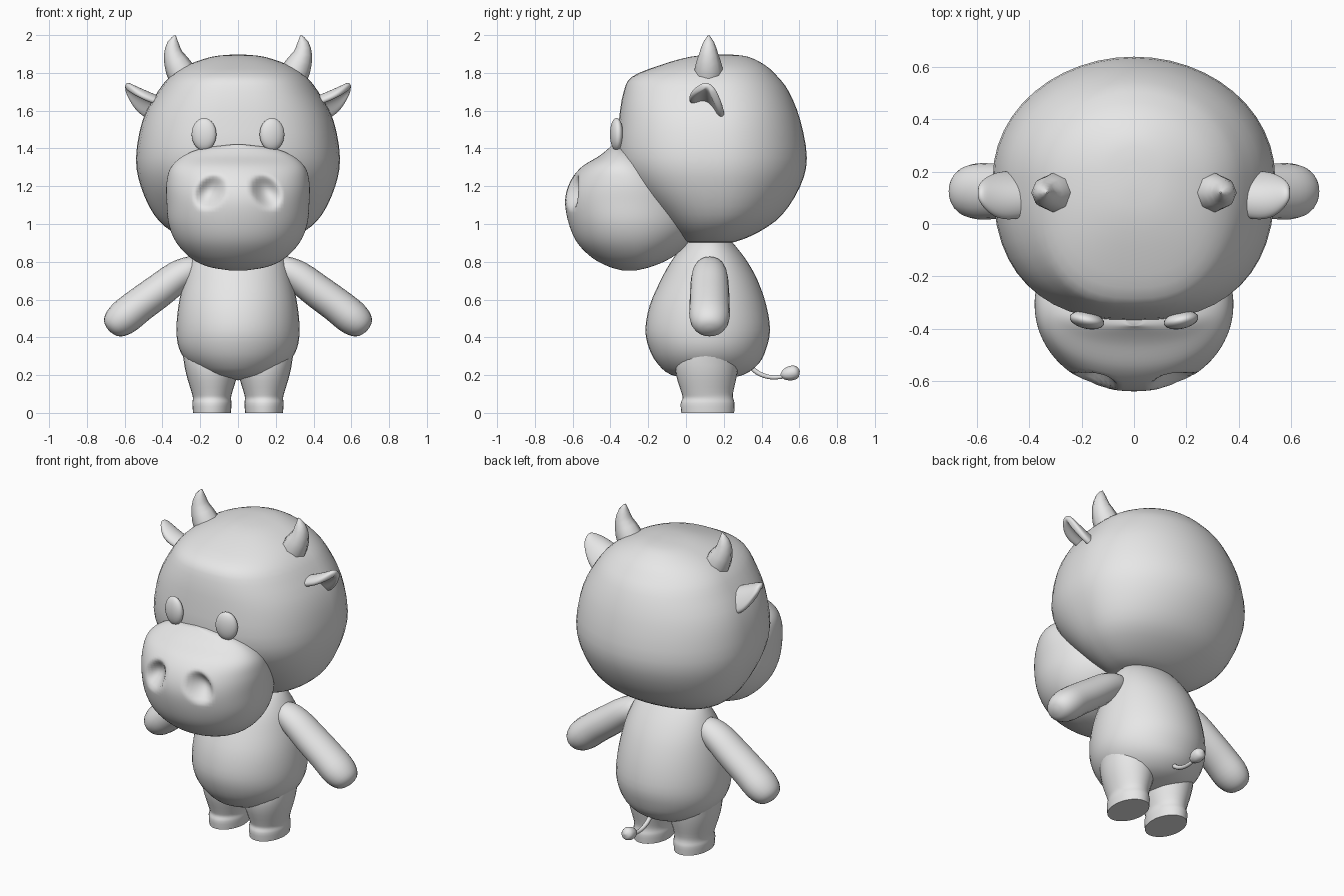
import bpy, bmesh, math
from mathutils import Vector

grey = bpy.data.materials.new("soft_grey")
grey.diffuse_color = (0.8, 0.8, 0.8, 1)


def finish(bm, name, angle=50):
    bmesh.ops.recalc_face_normals(bm, faces=bm.faces)
    me = bpy.data.meshes.new(name)
    bm.to_mesh(me)
    bm.free()
    ob = bpy.data.objects.new(name, me)
    bpy.context.collection.objects.link(ob)
    me.materials.append(grey)
    bpy.ops.object.select_all(action='DESELECT')
    ob.select_set(True)
    bpy.context.view_layer.objects.active = ob
    bpy.ops.object.shade_smooth_by_angle(angle=math.radians(angle))
    return ob


def spline(rows, steps):
    """Smooth in-between rows (Catmull-Rom)."""
    out = []
    for i in range(len(rows) - 1):
        p0, p1 = rows[max(i - 1, 0)], rows[i]
        p2, p3 = rows[i + 1], rows[min(i + 2, len(rows) - 1)]
        for s in range(steps):
            t = s / steps
            out.append([0.5 * (2 * b + (c - a) * t + (2 * a - 5 * b + 4 * c - d) * t * t
                               + (3 * b - a - 3 * c + d) * t ** 3)
                        for a, b, c, d in zip(p0, p1, p2, p3)])
    return out + [list(rows[-1])]


def skin(rings):
    """Bridge a list of point rings and cap both ends."""
    bm = bmesh.new()
    rv = [[bm.verts.new(p) for p in ring] for ring in rings]
    n = len(rv[0])
    for a, b in zip(rv, rv[1:]):
        for i in range(n):
            j = (i + 1) % n
            bm.faces.new((a[i], a[j], b[j], b[i]))
    bm.faces.new(rv[0])
    bm.faces.new(rv[-1])
    return bm


def loft(rows, segs, steps, power=2.0, cx=0.0):
    """Stack rings; row = z, half width, front y, middle y, back y."""
    rings = []
    for z, w, yf, ym, yb in spline(rows, steps):
        ring = []
        for i in range(segs):
            a = 2 * math.pi * i / segs
            c, s = math.cos(a), math.sin(a)
            e = 2 / power if s < 0 else 1.0
            x = w * math.copysign(abs(c) ** e, c)
            y = ym + (yb - ym) * s if s >= 0 else ym - (ym - yf) * abs(s) ** e
            ring.append((cx + x, y, z))
        rings.append(ring)
    return skin(rings)


def sweep(path, normal, segs, steps, stretch=1.0):
    """Tube along a planar path; row = x, y, z, radius."""
    rows = spline(path, steps)
    pts = [Vector(r[:3]) for r in rows]
    n = Vector(normal)
    rings = []
    for i, p in enumerate(pts):
        t = (pts[min(i + 1, len(pts) - 1)] - pts[max(i - 1, 0)]).normalized()
        b = t.cross(n)
        r = max(rows[i][3], 0.003)
        rings.append([p + r * (math.cos(a) * stretch * n + math.sin(a) * b)
                      for a in (2 * math.pi * k / segs for k in range(segs))])
    return skin(rings)


# Head
finish(loft([
    (1.897, 0.03, 0.15, 0.20, 0.24), (1.885, 0.14, 0.02, 0.19, 0.33),
    (1.84, 0.27, -0.14, 0.18, 0.42), (1.78, 0.36, -0.285, 0.18, 0.485),
    (1.70, 0.425, -0.33, 0.18, 0.545), (1.55, 0.505, -0.355, 0.18, 0.605),
    (1.35, 0.54, -0.365, 0.18, 0.64), (1.20, 0.515, -0.30, 0.18, 0.605),
    (1.05, 0.445, -0.16, 0.18, 0.51), (0.96, 0.35, -0.07, 0.16, 0.39),
    (0.905, 0.22, 0.0, 0.14, 0.26), (0.898, 0.05, 0.09, 0.13, 0.17)],
    48, 3, 2.5), "head")

# Muzzle, with two nostril hollows pressed in
bm = loft([
    (1.42, 0.04, -0.39, -0.36, -0.30), (1.40, 0.19, -0.41, -0.35, -0.25),
    (1.36, 0.29, -0.46, -0.34, -0.18), (1.30, 0.355, -0.555, -0.33, -0.10),
    (1.22, 0.378, -0.615, -0.31, -0.02), (1.12, 0.378, -0.64, -0.30, 0.05),
    (1.00, 0.367, -0.62, -0.29, 0.07), (0.90, 0.325, -0.575, -0.28, 0.02),
    (0.82, 0.25, -0.495, -0.27, -0.08), (0.775, 0.16, -0.41, -0.28, -0.18),
    (0.755, 0.05, -0.34, -0.30, -0.26)], 128, 6, 2.1)
for v in bm.verts:
    if v.co.y < -0.4:
        dx, dz = abs(v.co.x) - 0.148, v.co.z - 1.17
        d = math.hypot((dx + 0.25 * dz) / 0.085, dz / 0.095)
        if d < 1:
            v.co.y += 0.075 * (1 - d * d) ** 1.5
finish(bm, "muzzle", 80)

# Torso
finish(loft([
    (0.93, 0.15, 0.02, 0.13, 0.22), (0.88, 0.21, -0.02, 0.13, 0.265),
    (0.80, 0.255, -0.08, 0.13, 0.325), (0.70, 0.287, -0.135, 0.13, 0.38),
    (0.57, 0.315, -0.192, 0.12, 0.425), (0.44, 0.326, -0.215, 0.12, 0.445),
    (0.34, 0.312, -0.195, 0.12, 0.425), (0.26, 0.26, -0.15, 0.12, 0.385),
    (0.20, 0.17, -0.075, 0.12, 0.30), (0.175, 0.04, 0.08, 0.12, 0.17)],
    40, 3), "torso")

# Tail and its tuft
finish(sweep([(0, 0.33, 0.255, 0.013), (0, 0.38, 0.212, 0.013), (0, 0.44, 0.19, 0.012),
              (0, 0.50, 0.19, 0.011), (0, 0.54, 0.20, 0.011)], (1, 0, 0), 10, 4), "tail")
finish(sweep([(0, 0.50, 0.20, 0.005), (0, 0.515, 0.202, 0.024), (0, 0.545, 0.208, 0.037),
              (0, 0.575, 0.215, 0.037), (0, 0.592, 0.22, 0.026),
              (0, 0.602, 0.222, 0.004)], (1, 0, 0), 12, 3), "tail_tuft")

for s, side in ((1, "left"), (-1, "right")):
    # Leg with a slightly flared hoof
    finish(loft([
        (0.0, 0.100, -0.025, 0.115, 0.255), (0.05, 0.104, -0.028, 0.115, 0.257),
        (0.078, 0.101, -0.018, 0.115, 0.25), (0.11, 0.108, -0.025, 0.11, 0.25),
        (0.20, 0.135, -0.052, 0.11, 0.27), (0.28, 0.150, -0.055, 0.11, 0.28),
        (0.36, 0.155, -0.02, 0.12, 0.27), (0.44, 0.10, 0.04, 0.12, 0.20)],
        28, 3, cx=s * 0.138), side + "_leg")

    # Arm
    finish(sweep([(s * x, 0.125, z, r) for x, z, r in (
        (0.19, 0.775, 0.04), (0.24, 0.762, 0.07), (0.32, 0.72, 0.084),
        (0.42, 0.645, 0.09), (0.52, 0.572, 0.092), (0.60, 0.508, 0.093),
        (0.65, 0.468, 0.078), (0.676, 0.446, 0.05), (0.685, 0.438, 0.012))],
        (0, 1, 0), 20, 3, 1.15), side + "_arm")

    # Eye
    bm = bmesh.new()
    bmesh.ops.create_uvsphere(bm, u_segments=24, v_segments=14, radius=1)
    for v in bm.verts:
        x, y, z = v.co.x * 0.067, v.co.y * 0.033, v.co.z * 0.086
        a = s * math.radians(12)
        v.co = (s * 0.18 + x * math.cos(a) - y * math.sin(a),
                -0.368 + x * math.sin(a) + y * math.cos(a), 1.475 + z)
    finish(bm, side + "_eye")

    # Horn
    finish(sweep([(s * x, 0.12, z, r) for x, z, r in (
        (0.275, 1.75, 0.08), (0.315, 1.83, 0.073), (0.343, 1.90, 0.051),
        (0.343, 1.96, 0.03), (0.332, 2.0, 0.003))], (0, 1, 0), 8, 2), side + "_horn")

    # Ear: cupped leaf narrowing to its tip
    bm = bmesh.new()
    cup = ((-0.105, -0.02), (-0.05, 0.012), (0.01, 0.0), (0.05, -0.06), (0.075, -0.12))
    grid = [[bm.verts.new((s * x, 0.12 + k * y, zc + k * z)) for y, z in cup]
            for x, zc, k in ((0.39, 1.64, 0.8), (0.45, 1.665, 0.98), (0.51, 1.69, 1.0),
                             (0.56, 1.715, 0.75), (0.598, 1.735, 0.25))]
    for a, b in zip(grid, grid[1:]):
        for i in range(4):
            bm.faces.new((a[i], a[i + 1], b[i + 1], b[i]))
    ear = finish(bm, side + "_ear", 80)
    thick = ear.modifiers.new("thickness", 'SOLIDIFY')
    thick.thickness, thick.offset = 0.04, 0
    ear.modifiers.new("rounding", 'SUBSURF').levels = 2
    ear.modifiers["rounding"].render_levels = 2
